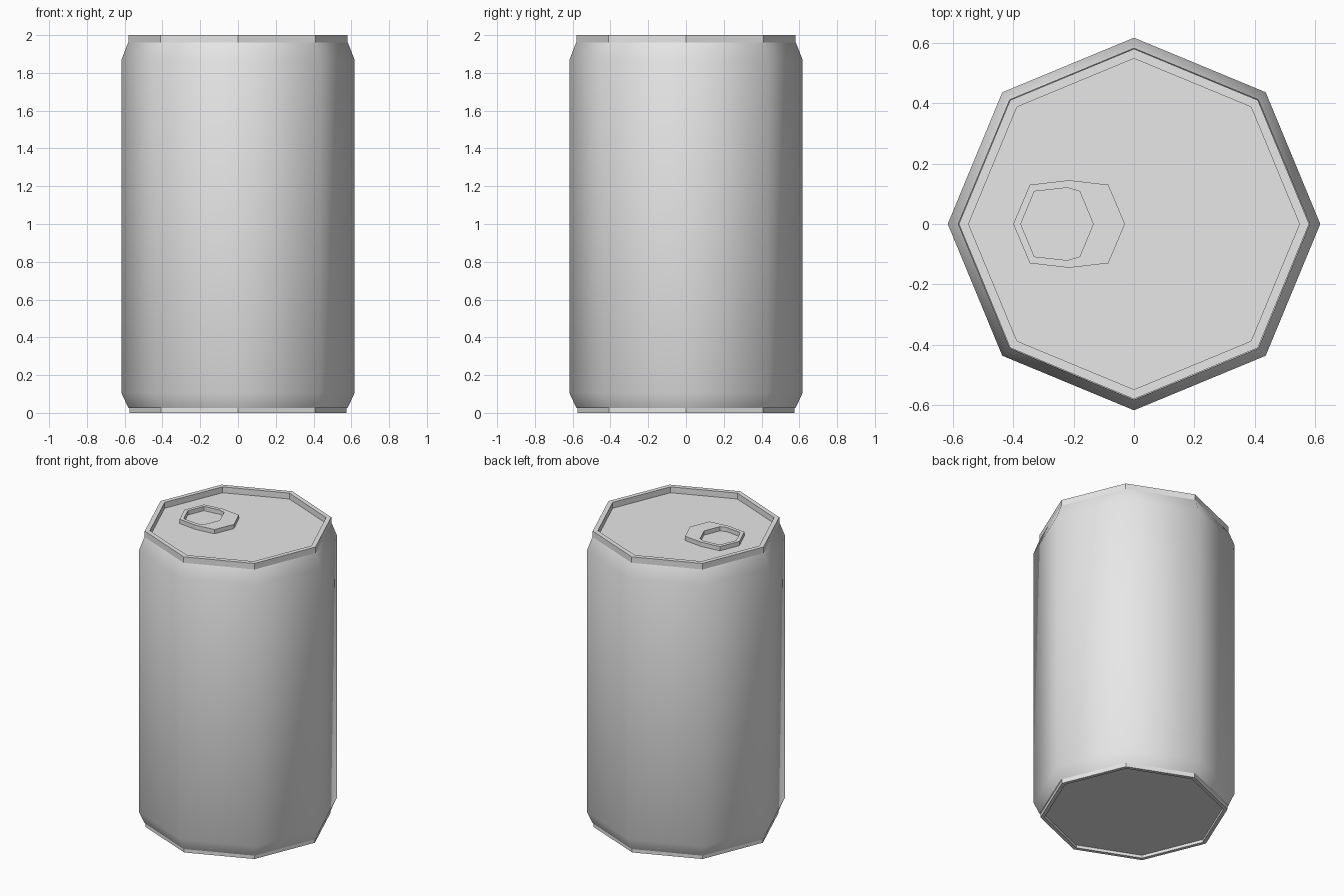
import bpy, bmesh
from math import cos, sin, tau

cube = bpy.data.objects.get("Cube")
if cube:
    bpy.data.objects.remove(cube)

SIDES = 8

metal = bpy.data.materials.new("plain grey metal")
metal.use_nodes = True
colour = (0.8, 0.8, 0.8, 1)
metal.diffuse_color = colour
metal.node_tree.nodes["Principled BSDF"].inputs["Base Color"].default_value = colour


def finish(name, bm, smooth=False):
    bmesh.ops.recalc_face_normals(bm, faces=bm.faces)
    for f in bm.faces:
        f.smooth = smooth
    mesh = bpy.data.meshes.new(name)
    bm.to_mesh(mesh)
    bm.free()
    mesh.materials.append(metal)
    obj = bpy.data.objects.new(name, mesh)
    bpy.context.collection.objects.link(obj)
    return obj


def bridge(bm, a, b):
    n = len(a)
    for i in range(n):
        j = (i + 1) % n
        bm.faces.new((a[i], a[j], b[j], b[i]))


def lathe(name, profile, cap=False, closed=False, smooth=False):
    """Turn a (radius, height) profile into an eight-sided part."""
    bm = bmesh.new()
    rings = [[bm.verts.new((r * cos(tau * i / SIDES), r * sin(tau * i / SIDES), z))
              for i in range(SIDES)] for r, z in profile]
    for a, b in zip(rings, rings[1:]):
        bridge(bm, a, b)
    if closed:
        bridge(bm, rings[-1], rings[0])
    if cap:
        bm.faces.new(rings[-1])
        bm.faces.new(rings[0])
    return finish(name, bm, smooth)


def mirrored(half):
    """Complete an outline that starts and ends on the x axis."""
    return half + [(x, -y) for x, y in half[-2:0:-1]]


# Smooth wall with sloped shoulders
lathe("can_body", [(0.58, 0.025), (0.617, 0.105), (0.617, 1.87), (0.582, 1.96)],
      smooth=True)

# Raised rim around the recessed lid
lathe("top_rim_and_lid", [(0.58, 1.955), (0.58, 2.0), (0.548, 2.0), (0.548, 1.96)], cap=True)

# Foot ring around the recessed base
lathe("bottom_rim_and_base", [(0.575, 0.028), (0.575, 0), (0.55, 0), (0.55, 0.02)], cap=True)

# Pull tab: a flat ring with an off-centre finger hole
outer = mirrored([(-0.40, 0), (-0.345, 0.13), (-0.215, 0.145), (-0.085, 0.13), (-0.03, 0)])
inner = mirrored([(-0.375, 0), (-0.33, 0.108), (-0.22, 0.12), (-0.18, 0.108), (-0.135, 0)])
low, high = 1.961, 1.99
bm = bmesh.new()
loops = [[bm.verts.new((x, y, z)) for x, y in outline]
         for outline, z in ((outer, low), (outer, high), (inner, high), (inner, low))]
for k in range(4):
    bridge(bm, loops[k], loops[(k + 1) % 4])
finish("pull_tab", bm)
